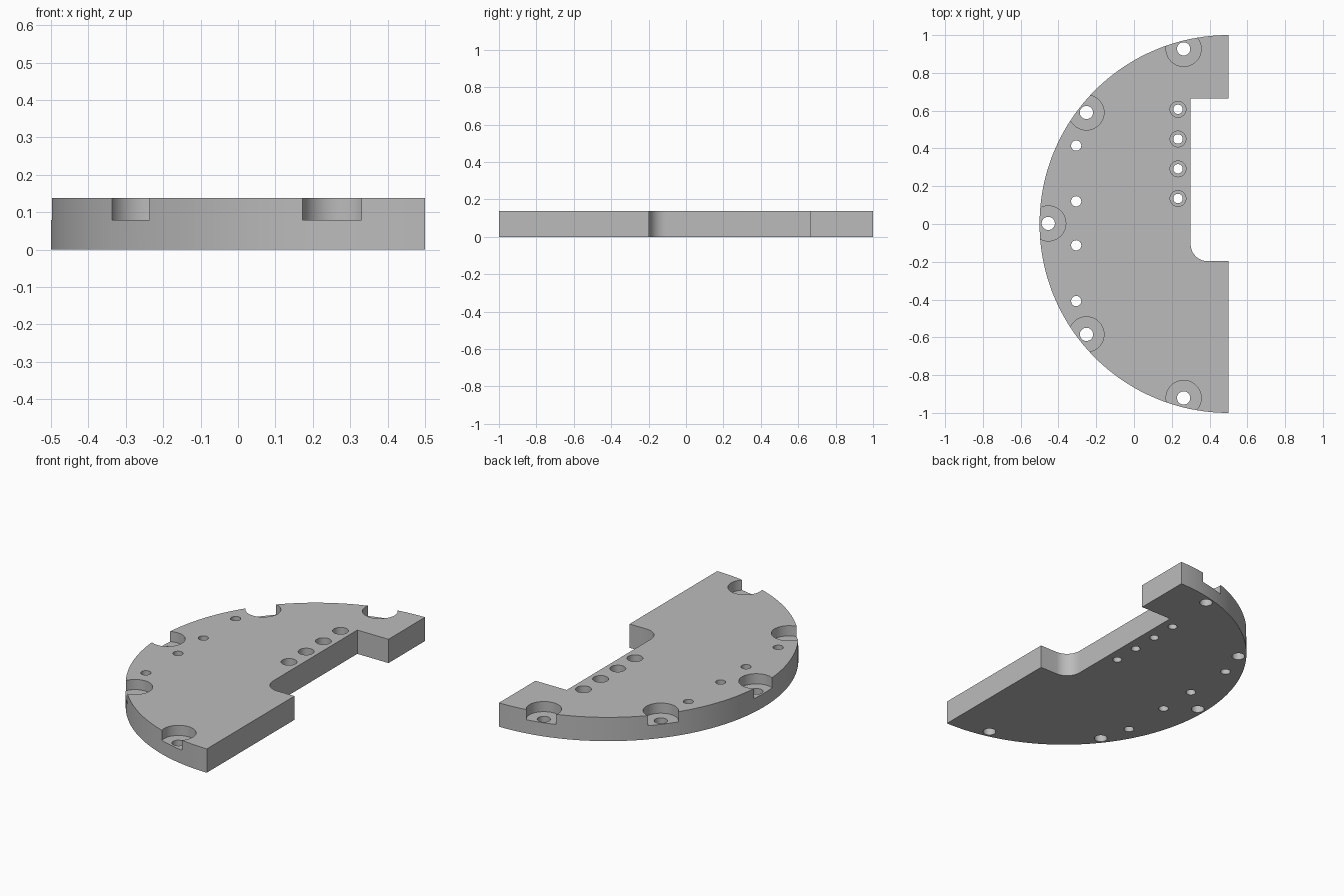
import bpy, bmesh, math

if "Cube" in bpy.data.objects:
    bpy.data.objects.remove(bpy.data.objects["Cube"])

T = 0.138          # plate thickness
CX = 0.5           # centre of the half disc

grey = bpy.data.materials.new("plain grey")
grey.diffuse_color = (0.5, 0.5, 0.5, 1)
grey.use_nodes = True
grey.node_tree.nodes["Principled BSDF"].inputs["Base Color"].default_value = grey.diffuse_color


def make_object(name, bm):
    bmesh.ops.recalc_face_normals(bm, faces=bm.faces)
    me = bpy.data.meshes.new(name)
    bm.to_mesh(me)
    bm.free()
    me.materials.append(grey)
    ob = bpy.data.objects.new(name, me)
    bpy.context.collection.objects.link(ob)
    return ob


def stepped_cutter(x, y, steps, n=48):
    """Lathe of stacked cylinders; steps = (radius, z) pairs going upward."""
    bm = bmesh.new()
    rings = []
    for r, z in steps:
        rings.append([bm.verts.new((x + r * math.cos(2 * math.pi * i / n),
                                    y + r * math.sin(2 * math.pi * i / n), z))
                      for i in range(n)])
    for a, b in zip(rings, rings[1:]):
        for i in range(n):
            j = (i + 1) % n
            bm.faces.new((a[i], a[j], b[j], b[i]))
    bm.faces.new(rings[0][::-1])
    bm.faces.new(rings[-1])
    return make_object("hole_cutter", bm)


# Plate outline: half disc, then the straight edge with its notch
outline = []
N = 96
for i in range(N + 1):
    a = math.pi / 2 + math.pi * i / N
    outline.append((CX + math.cos(a), math.sin(a)))
outline.append((CX, -0.197))
R = 0.09           # rounded inner corner of the notch
for i in range(17):
    a = -math.pi / 2 - math.pi / 2 * i / 16
    outline.append((0.30 + R + R * math.cos(a), -0.197 + R + R * math.sin(a)))
outline += [(0.30, 0.665), (CX, 0.665)]

bm = bmesh.new()
face = bm.faces.new([bm.verts.new((x, y, 0)) for x, y in outline])
ext = bmesh.ops.extrude_face_region(bm, geom=[face])
bmesh.ops.translate(bm, vec=(0, 0, T),
                    verts=[v for v in ext["geom"] if isinstance(v, bmesh.types.BMVert)])
plate = make_object("half_disc_plate", bm)

cutters = []
LOW, HIGH = -0.05, T + 0.05
# Counterbored rim holes, breaking through the curved edge
for deg in (-75.6, -38, 0, 38, 75.6):
    a = math.radians(180 + deg)
    cutters.append(stepped_cutter(CX + 0.954 * math.cos(a), 0.003 + 0.954 * math.sin(a),
                                  [(0.035, LOW), (0.035, 0.079), (0.093, 0.079), (0.093, HIGH)]))
# Plain small holes
for y in (0.415, 0.12, -0.113, -0.408):
    cutters.append(stepped_cutter(-0.306, y, [(0.027, LOW), (0.027, HIGH)], 32))
# Row of counterbored holes beside the notch
for y in (0.607, 0.45, 0.292, 0.135):
    cutters.append(stepped_cutter(0.233, y,
                                  [(0.025, LOW), (0.025, 0.06), (0.042, 0.06), (0.042, HIGH)], 32))

bpy.context.view_layer.objects.active = plate
plate.select_set(True)
for c in cutters:
    c.hide_render = True
    mod = plate.modifiers.new("hole", "BOOLEAN")
    mod.operation = "DIFFERENCE"
    mod.solver = "EXACT"
    mod.object = c
    bpy.ops.object.modifier_apply(modifier=mod.name)
for c in cutters:
    bpy.data.objects.remove(c)

# Smooth round walls, crisp edges
bpy.ops.object.select_all(action="DESELECT")
plate.select_set(True)
bpy.ops.object.shade_smooth_by_angle(angle=math.radians(30))
